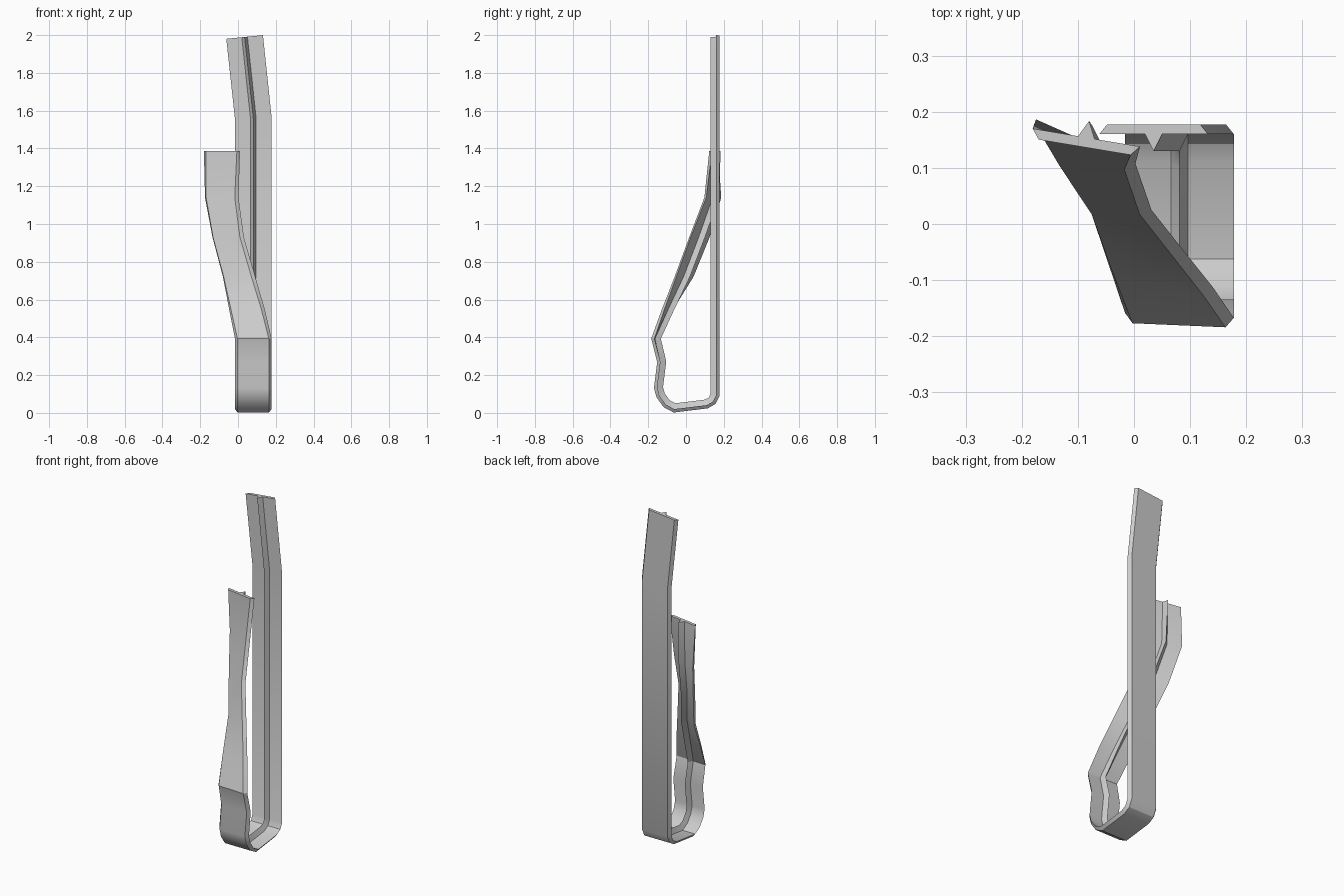
import bpy, bmesh
from math import radians, sin, cos
from mathutils import Vector

if "Cube" in bpy.data.objects:
    bpy.data.objects.remove(bpy.data.objects["Cube"])

# Ribbed strip section: (across, inward depth) - tapered outer face, ridge inside
SECTION = [(-0.097, 0), (-0.083, -0.0175), (0.083, -0.0175), (0.097, 0),
           (0.015, 0), (0, 0.03), (-0.015, 0)]

# Centreline of the inner face: x, y, z, twist in degrees, end slant
PATH = [
    (0.035, 0.16, 1.99, 0, 0.1),       # tall back arm
    (0.081, 0.16, 1.56, 0, 0.05),
    (0.081, 0.16, 0.095, 0, 0),        # bottom loop
    (0.081, 0.143, 0.06, 0, 0),
    (0.081, 0.11, 0.041, 0, 0),
    (0.081, -0.062, 0.020, 0, 0),
    (0.081, -0.107, 0.044, 0, 0),
    (0.081, -0.14, 0.09, 0, 0),
    (0.081, -0.152, 0.133, 0, 0),
    (0.081, -0.135, 0.27, 0, 0),
    (0.081, -0.163, 0.393, 2.5, 0),    # twisting front arm
    (0.047, -0.09, 0.55, 14, 0),
    (0.006, -0.006, 0.72, 28, 0),
    (-0.052, 0.075, 0.93, 31, 0),
    (-0.086, 0.147, 1.14, 24, 0),
    (-0.085, 0.154, 1.386, 9.5, 0),
]


def inward(i):
    """Mitred inward direction in the side plane; level on the front arm."""
    if i >= 10:
        return Vector((0, 1, 0))
    if i < 2:
        return Vector((0, -1, 0))
    a, p, b = (Vector(PATH[k][1:3]) for k in (i - 1, i, i + 1))
    t1, t2 = (p - a).normalized(), (b - p).normalized()
    t = (t1 + t2).normalized()
    return Vector((0, t.y, -t.x)) / t.dot(t1)


bm = bmesh.new()
rings = []
for i, (x, y, z, twist, slant) in enumerate(PATH):
    n, X, a = inward(i), Vector((1, 0, 0)), radians(twist)
    across = X * cos(a) - n * sin(a) + Vector((0, 0, slant))
    depth = n * cos(a) + X * sin(a)
    rings.append([bm.verts.new(Vector((x, y, z)) + across * u + depth * v)
                  for u, v in SECTION])

# Skin between sections and close both ends
m = len(SECTION)
for r, s in zip(rings, rings[1:]):
    for k in range(m):
        bm.faces.new((r[k], r[(k + 1) % m], s[(k + 1) % m], s[k]))
bm.faces.new(rings[0])
bm.faces.new(rings[-1])
bmesh.ops.recalc_face_normals(bm, faces=bm.faces)

mesh = bpy.data.meshes.new("clip_strip")
bm.to_mesh(mesh)
bm.free()
clip = bpy.data.objects.new("clip_strip", mesh)
bpy.context.collection.objects.link(clip)
bpy.context.view_layer.objects.active = clip
clip.select_set(True)
bpy.ops.object.shade_smooth_by_angle(angle=radians(30))
